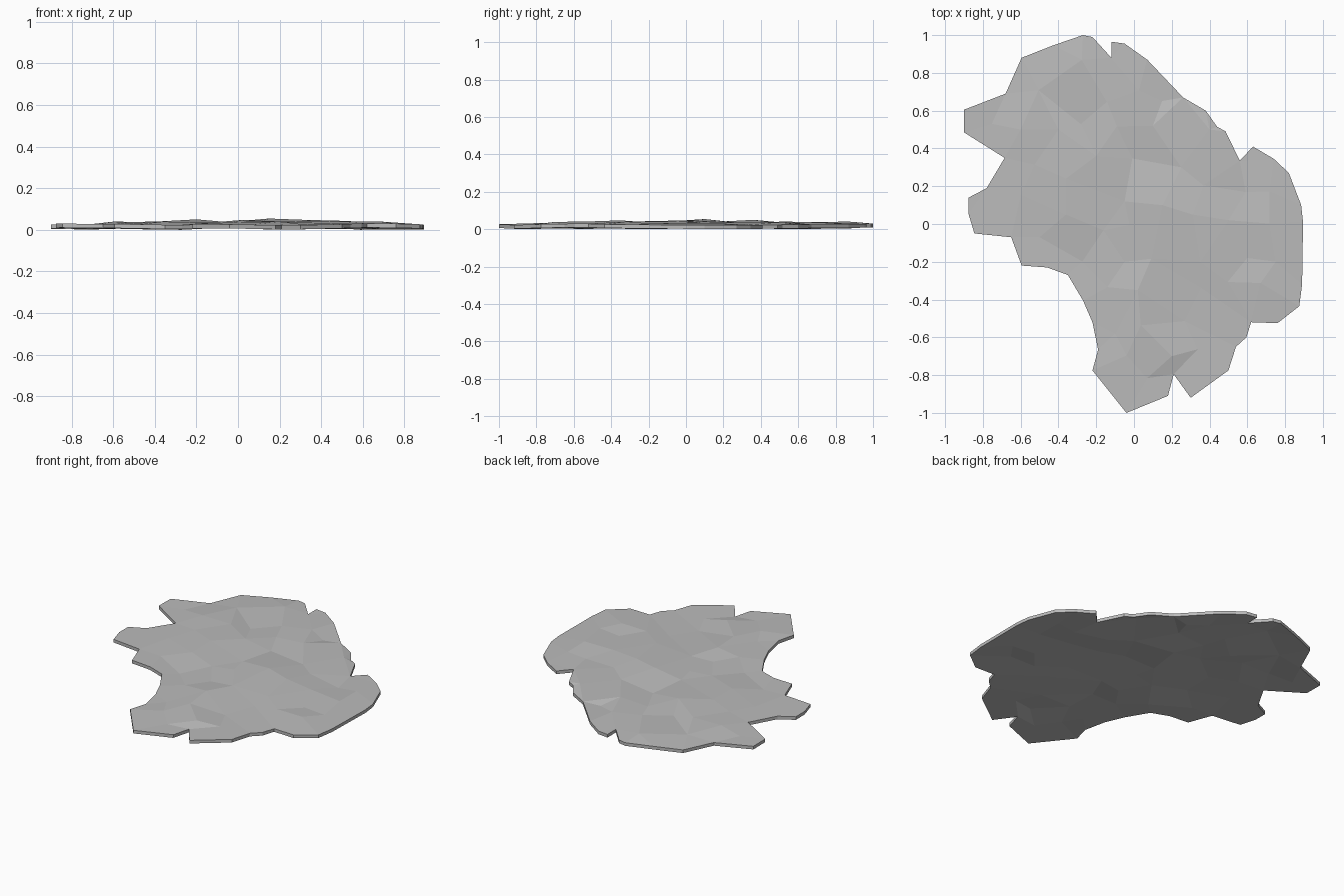
import bpy, bmesh, math, random
from mathutils import Vector
from mathutils.geometry import delaunay_2d_cdt, intersect_point_line

random.seed(11)
THICK = 0.02

cube = bpy.data.objects.get("Cube")
if cube:
    bpy.data.objects.remove(cube)

# Ragged outline, clockwise from the back tip
OUTLINE = [
    (-.27, 1), (-.22, .99), (-.12, .88), (-.12, .965), (-.05, .955), (.07, .87),
    (.26, .67), (.38, .6), (.44, .515), (.485, .49), (.56, .335), (.63, .41),
    (.74, .345), (.82, .27), (.885, .1), (.895, .01), (.89, -.32), (.875, -.435),
    (.76, -.525), (.62, -.52), (.595, -.6), (.54, -.65), (.5, -.775), (.3, -.92),
    (.21, -.795), (.18, -.91), (-.04, -1), (-.22, -.775), (-.19, -.665),
    (-.22, -.52), (-.27, -.405), (-.35, -.27), (-.46, -.23), (-.595, -.22),
    (-.65, -.07), (-.845, -.05), (-.875, .05), (-.875, .14), (-.78, .19),
    (-.685, .35), (-.9, .485), (-.9, .605), (-.68, .69), (-.595, .88), (-.43, .945),
]
# Main ridges and hollows: x, y, height of the underside
BUMPS = [
    (.15, .1, .037), (.31, .05, .031), (-.2, .36, .033), (.25, .3, .012),
    (-.36, .05, .022), (-.36, .24, .024), (-.5, -.07, .006), (.02, -.35, .03),
    (-.05, -.2, .014), (.1, .52, .024), (.4, .5, .02), (-.6, .5, .022),
    (-.4, .5, .02), (.5, .02, .026), (.6, -.18, .012), (.35, -.2, .026),
    (-.1, -.58, .012), (.2, -.7, .022), (.75, -.2, .014), (-.05, .12, .02),
]


def rim_distance(p):
    """Shortest distance from a point to the outline."""
    best = 9
    for a, b in zip(OUTLINE, OUTLINE[1:] + OUTLINE[:1]):
        a, b = Vector(a), Vector(b)
        hit, t = intersect_point_line(p, a, b)
        near = a.lerp(b, min(max(t, 0), 1))
        best = min(best, (p - near).length)
    return best


# Facet corners: the named bumps plus a jittered grid between them
rim = [Vector(p) for p in OUTLINE]
inner = [Vector((x, y)) for x, y, _ in BUMPS]
heights = [z for _, _, z in BUMPS]
step = 0.17
for i in range(-6, 7):
    for j in range(-6, 7):
        p = Vector((i * step + random.uniform(-.04, .04) + (j % 2) * .06,
                    j * step + random.uniform(-.04, .04)))
        if rim_distance(p) > 0.08 and all((p - q).length > 0.12 for q in inner):
            inner.append(p)
            heights.append(random.uniform(.002, .026))

count = len(rim)
edges = [(i, (i + 1) % count) for i in range(count)]
verts, _, faces, origins, _, _ = delaunay_2d_cdt(rim + inner, edges, [], 1, 1e-5)

# Faceted sheet
bm = bmesh.new()
made = []
for p, src in zip(verts, origins):
    k = src[0] if src else 0
    z = heights[k - count] if k >= count else .009 + .004 * math.sin(5 * p.x + 3 * p.y)
    made.append(bm.verts.new((p.x, p.y, z)))
for f in faces:
    bm.faces.new([made[i] for i in f])
bmesh.ops.recalc_face_normals(bm, faces=bm.faces)
if sum(f.normal.z for f in bm.faces) > 0:
    bmesh.ops.reverse_faces(bm, faces=bm.faces)
bmesh.ops.join_triangles(bm, faces=bm.faces, angle_face_threshold=.3,
                         angle_shape_threshold=1.2)

# Thickness: the sheet is the underside, its raised copy the top
top = bmesh.ops.extrude_face_region(bm, geom=bm.faces[:], use_keep_orig=True)["geom"]
for v in top:
    if isinstance(v, bmesh.types.BMVert):
        v.co.z += THICK
bmesh.ops.recalc_face_normals(bm, faces=bm.faces)
low = min(v.co.z for v in bm.verts)
for v in bm.verts:
    v.co.z -= low

mesh = bpy.data.meshes.new("stone_slab")
bm.to_mesh(mesh)
bm.free()
slab = bpy.data.objects.new("stone_slab", mesh)
bpy.context.collection.objects.link(slab)

# Plain grey stone
grey = bpy.data.materials.new("stone_grey")
grey.use_nodes = True
colour = (.5, .5, .5, 1)
grey.diffuse_color = colour
grey.node_tree.nodes["Principled BSDF"].inputs["Base Color"].default_value = colour
mesh.materials.append(grey)
